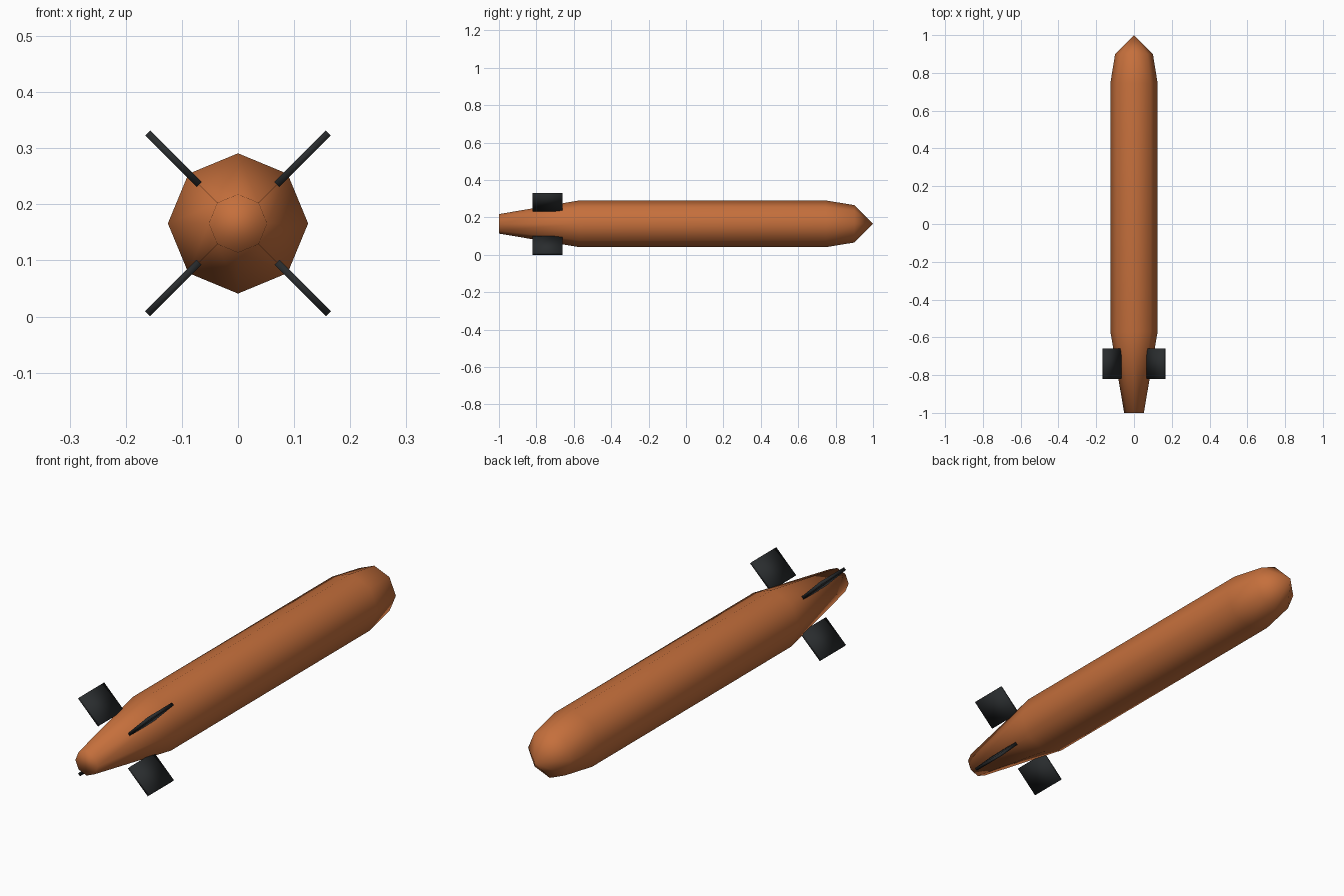
import bpy, bmesh, math
from mathutils import Matrix, Vector

if "Cube" in bpy.data.objects:
    bpy.data.objects.remove(bpy.data.objects["Cube"])

CENTRE_Z = 0.166
SIDES = 8


def material(name, colour):
    m = bpy.data.materials.new(name)
    m.diffuse_color = colour
    m.use_nodes = True
    m.node_tree.nodes["Principled BSDF"].inputs["Base Color"].default_value = m.diffuse_color
    return m


def add_object(name, bm, mat):
    bmesh.ops.recalc_face_normals(bm, faces=bm.faces)
    for f in bm.faces:
        f.smooth = True
    mesh = bpy.data.meshes.new(name)
    bm.to_mesh(mesh)
    bm.free()
    mesh.materials.append(mat)
    ob = bpy.data.objects.new(name, mesh)
    ob.location.z = CENTRE_Z
    bpy.context.collection.objects.link(ob)
    return ob


orange = material("orange_paint", (0.56, 0.16, 0.045, 1))
black = material("black_paint", (0.022, 0.025, 0.027, 1))

# Hull: eight-sided rings along y, flat tail cap and pointed nose
profile = [(-1.0, 0.052), (-0.57, 0.125), (0.746, 0.125), (0.9, 0.1)]
bm = bmesh.new()
rings = []
for y, r in profile:
    angles = [math.tau * i / SIDES for i in range(SIDES)]
    rings.append([bm.verts.new((r * math.cos(a), y, r * math.sin(a))) for a in angles])
for a, b in zip(rings, rings[1:]):
    for i in range(SIDES):
        j = (i + 1) % SIDES
        bm.faces.new((a[i], a[j], b[j], b[i]))
bm.faces.new(rings[0])
nose = bm.verts.new((0, 1, 0))
for i in range(SIDES):
    bm.faces.new((rings[-1][i], rings[-1][(i + 1) % SIDES], nose))
add_object("hull", bm, orange)

# Four thin tail fins set on the diagonals
inner, outer, thick = 0.098, 0.228, 0.0125
for k, label in enumerate(("upper_right", "upper_left", "lower_left", "lower_right")):
    bm = bmesh.new()
    bmesh.ops.create_cube(bm, size=1)
    bmesh.ops.scale(bm, vec=Vector((outer - inner, 0.16, thick)), verts=bm.verts)
    bmesh.ops.translate(bm, vec=Vector(((inner + outer) / 2, -0.74, 0)), verts=bm.verts)
    turn = Matrix.Rotation(-math.radians(45 + 90 * k), 3, 'Y')
    bmesh.ops.rotate(bm, cent=Vector(), matrix=turn, verts=bm.verts)
    add_object("fin_" + label, bm, black)
